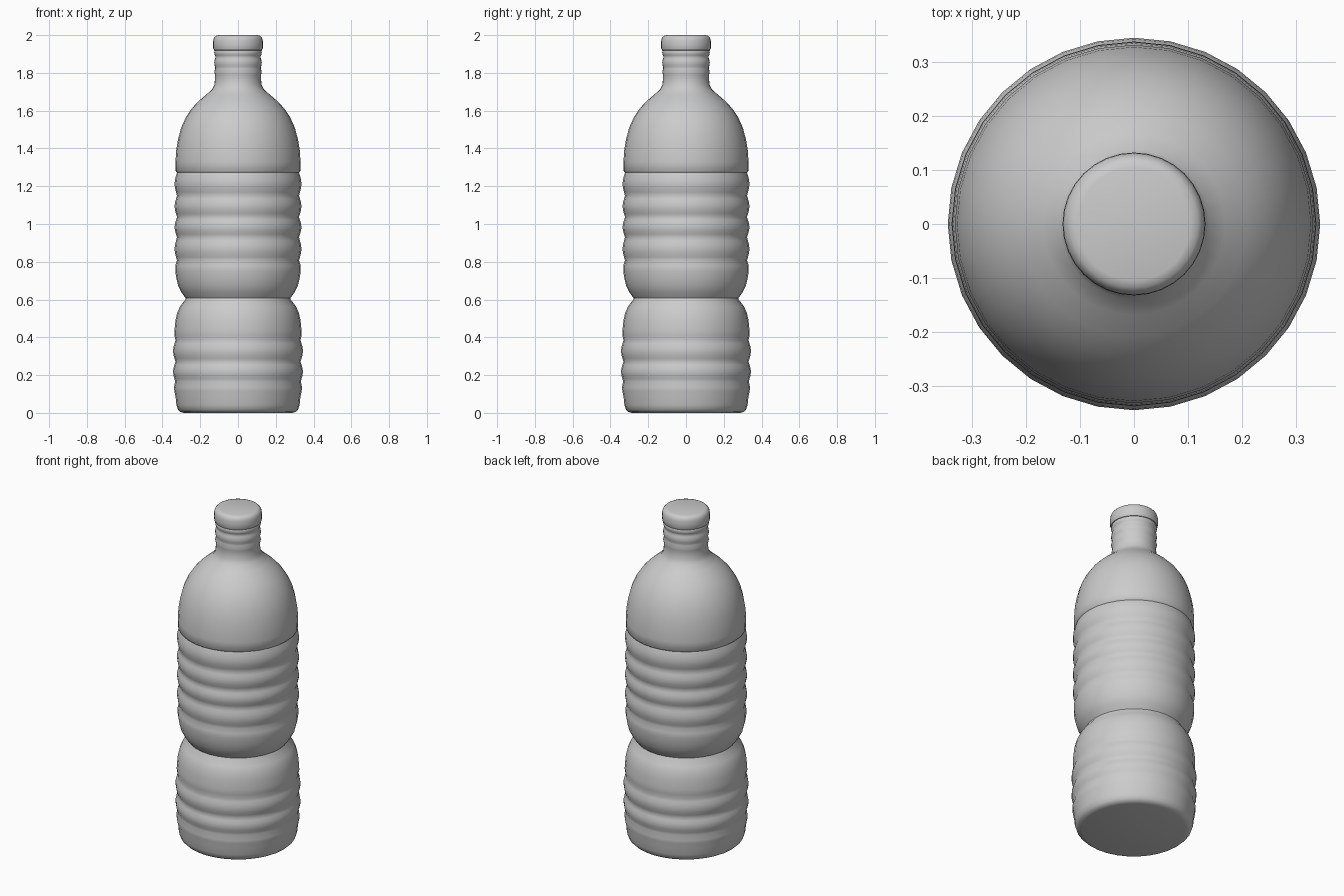
import bpy, bmesh, math

if "Cube" in bpy.data.objects:
    bpy.data.objects.remove(bpy.data.objects["Cube"])

SIDES = 32


def ribs(bottom, grooves, top, r_groove, r_bulge):
    """Profile points for rounded bulges between groove heights."""
    zs = [bottom] + grooves + [top]
    pts = []
    for i, (a, b) in enumerate(zip(zs, zs[1:])):
        for t in (0.15, 0.32, 0.5, 0.68, 0.85):
            r = r_groove + (r_bulge - r_groove) * math.sin(math.pi * t) ** 1.2
            pts.append((r, a + (b - a) * t))
        if i < len(zs) - 2:
            pts.append((r_groove, b))
    return pts


def lathe(name, profile, sharp=45):
    """Revolve a (radius, height) profile and close both ends."""
    bm = bmesh.new()
    rings = []
    for r, z in profile:
        rings.append([bm.verts.new((r * math.cos(2 * math.pi * k / SIDES),
                                    r * math.sin(2 * math.pi * k / SIDES), z))
                      for k in range(SIDES)])
    for lo, hi in zip(rings, rings[1:]):
        for k in range(SIDES):
            n = (k + 1) % SIDES
            bm.faces.new((lo[k], lo[n], hi[n], hi[k]))
    bm.faces.new(rings[0][::-1])
    bm.faces.new(rings[-1])
    mesh = bpy.data.meshes.new(name)
    bm.to_mesh(mesh)
    bm.free()
    obj = bpy.data.objects.new(name, mesh)
    bpy.context.collection.objects.link(obj)
    bpy.context.view_layer.objects.active = obj
    obj.select_set(True)
    bpy.ops.object.shade_smooth_by_angle(angle=math.radians(sharp))
    obj.select_set(False)
    return obj


# Base with rounded bottom corner
profile = [(0.285, 0.0), (0.305, 0.005), (0.318, 0.018), (0.326, 0.042),
           (0.33, 0.08), (0.337, 0.115), (0.339, 0.135)]
# Lower ribs
profile += [(0.333, 0.165)]
profile += ribs(0.165, [0.27], 0.385, 0.331, 0.344)
profile += [(0.331, 0.385), (0.337, 0.41), (0.336, 0.44)]
# Pinched waist
profile += [(0.331, 0.49), (0.322, 0.53), (0.306, 0.565), (0.279, 0.6),
            (0.277, 0.607), (0.299, 0.637), (0.316, 0.67), (0.326, 0.71)]
# Upper ribs
profile += [(0.332, 0.75), (0.332, 0.78), (0.323, 0.807)]
profile += ribs(0.807, [0.93, 1.037, 1.15], 1.275, 0.323, 0.336)
profile += [(0.323, 1.272)]
# Domed shoulder
profile += [(0.331, 1.281), (0.331, 1.33), (0.327, 1.39), (0.317, 1.45),
            (0.301, 1.51), (0.276, 1.565), (0.244, 1.613), (0.207, 1.652),
            (0.168, 1.685), (0.138, 1.712), (0.126, 1.735), (0.122, 1.765)]
# Ribbed neck
profile += [(0.122, 1.79), (0.126, 1.805), (0.121, 1.822)]
profile += ribs(1.822, [1.885], 1.93, 0.119, 0.126)
lathe("bottle_body", profile)

# Rounded cap
lathe("cap", [(0.116, 1.918), (0.127, 1.92), (0.131, 1.928), (0.132, 1.95),
              (0.131, 1.972), (0.127, 1.986), (0.118, 1.996), (0.104, 2.0)])
